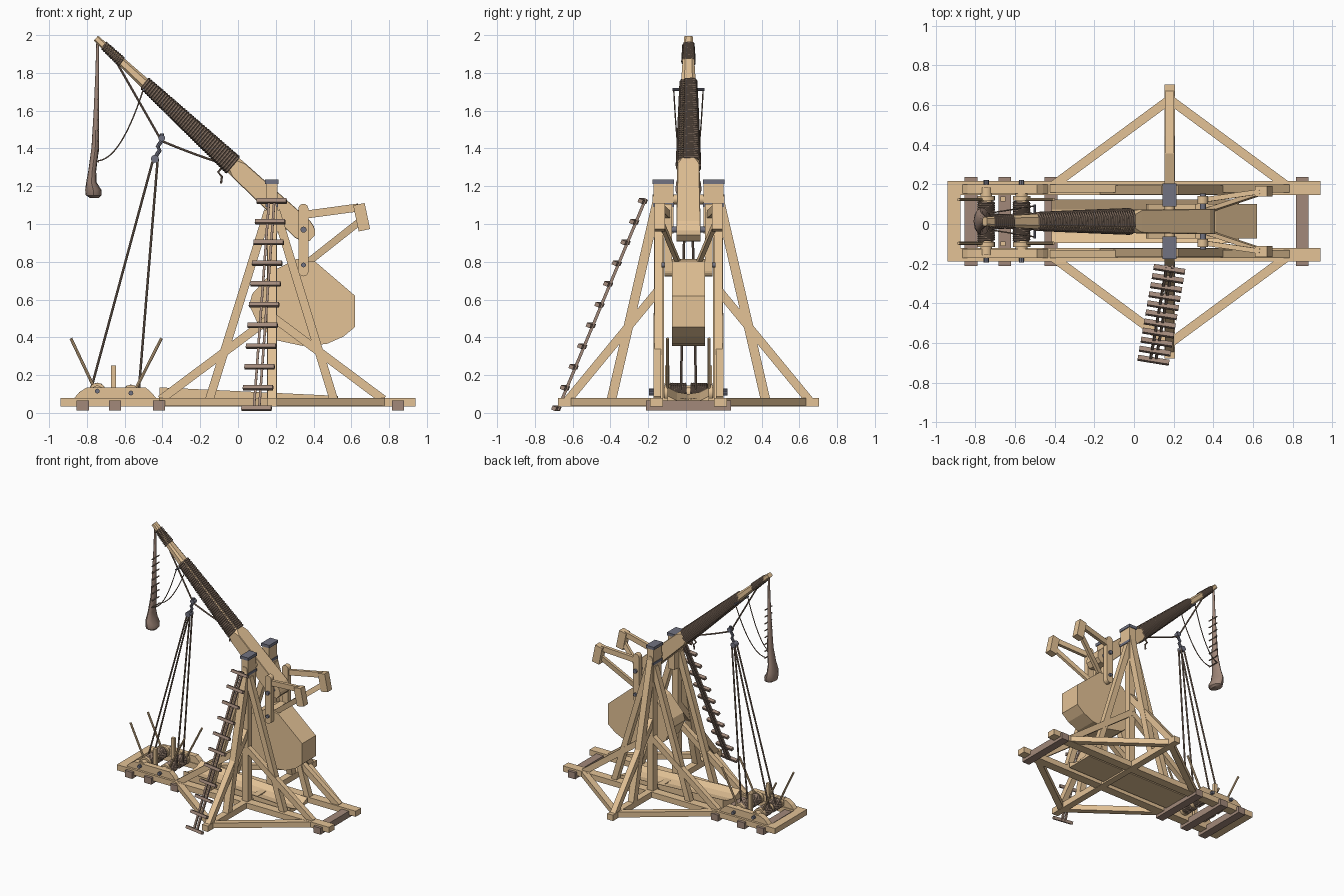
import bpy, bmesh, math
from mathutils import Vector as V

if "Cube" in bpy.data.objects:
    bpy.data.objects.remove(bpy.data.objects["Cube"])

YC = 0.013  # symmetry plane of the engine (the ladder shifts the bounds)


def material(name, rgb):
    m = bpy.data.materials.new(name)
    m.diffuse_color = (*rgb, 1)
    m.use_nodes = True
    m.node_tree.nodes["Principled BSDF"].inputs["Base Color"].default_value = m.diffuse_color
    return m


WOOD = material("pale_wood", (0.77, 0.54, 0.305))
DARK = material("dark_wood", (0.36, 0.25, 0.195))
ROPE = material("rope", (0.25, 0.175, 0.13))
IRON = material("iron", (0.165, 0.17, 0.22))
HIDE = material("sling_leather", (0.35, 0.24, 0.19))


def loft(name, rings, mat, smooth=False):
    """Skin a list of equal-length point rings, capping both ends."""
    bm = bmesh.new()
    rs = [[bm.verts.new(p) for p in r] for r in rings]
    n = len(rs[0])
    for a, b in zip(rs, rs[1:]):
        for i in range(n):
            bm.faces.new((a[i], a[(i + 1) % n], b[(i + 1) % n], b[i]))
    bm.faces.new(rs[0])
    bm.faces.new(rs[-1])
    bmesh.ops.recalc_face_normals(bm, faces=bm.faces)
    me = bpy.data.meshes.new(name)
    bm.to_mesh(me)
    bm.free()
    me.materials.append(mat)
    ob = bpy.data.objects.new(name, me)
    bpy.context.collection.objects.link(ob)
    ob.location.y = YC
    if smooth:
        bpy.ops.object.select_all(action='DESELECT')
        ob.select_set(True)
        bpy.context.view_layer.objects.active = ob
        bpy.ops.object.shade_smooth_by_angle(angle=math.radians(40))
    return ob


def beam(name, p, q, w, h, mat=WOOD, side=(0, 1, 0)):
    """Square timber from p to q; w is its size along 'side'."""
    p, q, s = V(p), V(q), V(side)
    d = (q - p).normalized()
    s = (s - d * s.dot(d)).normalized() * w / 2
    u = d.cross(s).normalized() * h / 2
    return loft(name, [[c - s - u, c + s - u, c + s + u, c - s + u] for c in (p, q)], mat)


def box(name, x0, x1, y0, y1, z0, z1, mat=WOOD):
    zc = (z0 + z1) / 2
    return beam(name, (x0, (y0 + y1) / 2, zc), (x1, (y0 + y1) / 2, zc), abs(y1 - y0), z1 - z0, mat)


def tube(name, pts, r, mat, n=8):
    """Round rod or rope through points."""
    pts = [V(p) for p in pts]
    rings = []
    for i, p in enumerate(pts):
        d = (pts[min(i + 1, len(pts) - 1)] - pts[max(i - 1, 0)]).normalized()
        ref = V((0, 1, 0)) if abs(d.y) < 0.8 else V((1, 0, 0))
        a = d.cross(ref).normalized()
        b = d.cross(a)
        rings.append([p + (a * math.cos(t) + b * math.sin(t)) * r
                      for t in (2 * math.pi * k / n for k in range(n))])
    return loft(name, rings, mat, True)


def plate(name, prof, y0, y1, mat=WOOD):
    """Side-view (x, z) outline given thickness in y."""
    return loft(name, [[(x, y, z) for x, z in prof] for y in (y0, y1)], mat)


def sag(p, q, drop, n=10):
    """Points of a hanging rope."""
    p, q = V(p), V(q)
    return [p.lerp(q, i / n) - V((0, 0, drop * 4 * (i / n) * (1 - i / n))) for i in range(n + 1)]


# --- base frame
for x in (-0.822, -0.652, -0.418, 0.848):
    box("sleeper", x - 0.032, x + 0.032, -0.225, 0.225, 0.013, 0.065, DARK)
box("end_crossbar", -0.94, -0.875, -0.135, 0.135, 0.035, 0.08)
box("outrigger_beam", 0.155, 0.207, -0.69, 0.69, 0.033, 0.08)
loft("missile_trough", [[(x, -.11, t), (x, -.06, t - .025), (x, 0, t - .035), (x, .06, t - .025),
                         (x, .11, t), (x, .11, .045), (x, -.11, .045)]
                        for x, t in ((-0.415, 0.135), (0.53, 0.09))], WOOD)

# --- towers, braces and fittings on both sides
for s in (-1, 1):
    box("base_rail", -0.94, 0.94, s * 0.134, s * 0.203, 0.035, 0.08)
    box("tower_post", 0.153, 0.207, s * 0.13, s * 0.183, 0.04, 1.0)
    box("post_head", 0.15, 0.208, s * 0.08, s * 0.185, 0.95, 1.22)
    box("head_cap", 0.143, 0.214, s * 0.076, s * 0.19, 1.213, 1.236, IRON)
    box("head_band", 0.146, 0.212, s * 0.077, s * 0.188, 1.09, 1.11, IRON)
    y = s * 0.158
    for a, b in ((-0.155, -0.41), (0.51, 0.77)):
        top = 0.16 if a < 0 else 0.2
        beam("tower_leg", (top, y, 1.07), (a, y, 0.06), 0.045, 0.045)
        beam("lower_brace", (0.18, s * 0.165, 0.51), (b, s * 0.165, 0.07), 0.04, 0.045)
        beam("base_diagonal", (0.18, s * 0.615, 0.058), (b, s * 0.18, 0.058), 0.042, 0.045,
             side=(0, 0, 1))
    beam("side_leg", (0.18, s * 0.165, 1.12), (0.18, s * 0.41, 0.06), 0.05, 0.05, side=(1, 0, 0))
    beam("side_brace", (0.18, s * 0.155, 0.655), (0.18, s * 0.645, 0.06), 0.045, 0.045, side=(1, 0, 0))
    # winch cheeks and levers
    plate("winch_cheek", [(-0.87, 0.075), (-0.84, 0.11), (-0.80, 0.135), (-0.49, 0.135),
                          (-0.46, 0.11), (-0.43, 0.075)], s * 0.14, s * 0.185)
    box("winch_stake", -0.673, -0.647, s * 0.1, s * 0.125, 0.05, 0.25)
    for x0, x1 in ((-0.885, -0.755), (-0.405, -0.545)):
        tube("winch_lever", [(x0, s * 0.11, 0.395), (x1, s * 0.11, 0.12)], 0.008, WOOD)
    # counterweight hanger with rounded ends, and its swept-back arms
    arc = [(0.027 * math.cos(math.pi * k / 8), 0.027 * math.sin(math.pi * k / 8)) for k in range(9)]
    plate("hanger", [(0.346 + a, 1.08 + b) for a, b in arc] +
          [(0.346 - a, 0.75 - b) for a, b in arc], s * 0.088, s * 0.128)
    beam("hanger_arm", (0.36, s * 0.11, 1.05), (0.635, s * 0.15, 1.087), 0.025, 0.042)
    beam("hanger_strut", (0.355, s * 0.05, 0.785), (0.64, s * 0.145, 1.01), 0.022, 0.038)
    beam("arm_block", (0.64, s * 0.152, 1.105), (0.669, s * 0.152, 0.967), 0.054, 0.062)

# --- winch drums with wound rope
for x, z in ((-0.745, 0.115), (-0.567, 0.105)):
    tube("winch_drum", [(x, -0.17, z), (x, 0.17, z)], 0.03, WOOD, 16)
    tube("drum_axle", [(x, -0.208, z), (x, 0.208, z)], 0.013, IRON, 8)
    for s in (-1, 1):
        tube("drum_flange", [(x, s * 0.105, z), (x, s * 0.128, z)], 0.044, WOOD, 16)
        tube("drum_winding", [(x + 0.038 * math.cos(k * math.pi / 6), s * (0.015 + k * 0.0009),
                               z + 0.038 * math.sin(k * math.pi / 6)) for k in range(96)], 0.007, ROPE, 6)

# --- throwing arm, tapered with a rounded butt, chamfered where it is bound
TIP, END = V((-0.752, 0, 1.984)), V((0.393, 0, 0.925))
AX = (END - TIP).normalized()
UP = V((-AX.z, 0, AX.x))
LEN = (END - TIP).length


def half(t):
    """Half width (y) and half depth at fraction t of the arm."""
    if t < 0.65:
        return 0.023 + 0.036 * (t / 0.65) ** 0.8, 0.017 + 0.033 * t / 0.65
    return 0.059 + 0.005 * (t - 0.65) / 0.35, 0.05 + 0.01 * (t - 0.65) / 0.3


def arm_ring(t, bevel, k=1.0):
    c, (w, h) = TIP + AX * LEN * t, half(t)
    e = 1 - bevel
    return [c + V((0, a * w, 0)) + UP * b * h * k for a, b in
            ((-e, -1), (e, -1), (1, -e), (1, e), (e, 1), (-e, 1), (-1, e), (-1, -e))]


loft("throwing_arm", [arm_ring(0, .4), arm_ring(0.22, .45), arm_ring(0.63, .45), arm_ring(0.66, .08),
                      arm_ring(0.955, .04), arm_ring(0.975, .04, 0.87), arm_ring(0.99, .04, 0.65),
                      arm_ring(1, .04, 0.35)], WOOD)


def binding(name, t0, t1, turns, extra, r):
    """Rope wound round the arm in a rounded helix."""
    pts = []
    for k in range(turns * 16 + 1):
        t = t0 + (t1 - t0) * k / (turns * 16)
        c, s = math.cos(k * math.pi / 8), math.sin(k * math.pi / 8)
        f = 1 / (abs(c) ** 4 + abs(s) ** 4) ** 0.25
        w, h = half(t)
        pts.append(TIP + AX * LEN * t + V((0, (w + extra) * f * c, 0)) + UP * (h + extra) * f * s)
    tube(name, pts, r, ROPE, 6)


binding("arm_binding", 0.225, 0.635, 42, 0.002, 0.0085)
binding("tip_binding", 0.035, 0.12, 10, 0.001, 0.006)

# --- axle, hanger pins, counterweight box
tube("main_axle", [(0.18, -0.19, 1.13), (0.18, 0.19, 1.13)], 0.026, WOOD, 12)
tube("hanger_pin", [(0.347, -0.142, 0.97), (0.347, 0.142, 0.97)], 0.016, IRON, 10)
tube("box_pin", [(0.347, -0.142, 0.783), (0.347, 0.142, 0.783)], 0.013, IRON, 10)
plate("counterweight_box", [(0.31, 0.815), (0.41, 0.80), (0.62, 0.62), (0.62, 0.455), (0.56, 0.405),
                            (0.47, 0.365), (0.34, 0.355), (0.2, 0.385), (0.11, 0.46), (0.06, 0.57),
                            (0.075, 0.63), (0.19, 0.755)], -0.087, 0.087)

# --- hauling tackle
HOOK = (-0.405, 0, 1.44)
tube("tackle_block", [(-0.44, -0.024, 1.345), (-0.44, 0.024, 1.345)], 0.021, IRON, 12)
tube("tackle_hook", [(-0.44, 0, 1.35), (-0.415, 0, 1.39), (-0.425, 0, 1.41), HOOK, (-0.403, 0, 1.48)], 0.011, IRON)
tube("tackle_ring", [(-0.403, -0.018, 1.455), (-0.403, 0.018, 1.455)], 0.018, IRON, 10)
tube("upper_bridle", [(-0.645, 0, 1.86), HOOK], 0.006, ROPE)
tube("lower_bridle", sag(HOOK, (-0.065, 0, 1.315), 0.005), 0.006, ROPE)
tube("bridle_tail", [(-0.075, 0.01, 1.31), (-0.105, 0.01, 1.275), (-0.085, 0.01, 1.25), (-0.09, 0.01, 1.215)], 0.006, ROPE)
tube("arm_peg", [(-0.5, -0.085, 1.712), (-0.5, 0.085, 1.712)], 0.007, IRON)
for s in (-1, 1):
    tube("hauling_rope", [(-0.777, s * 0.04, 0.13), (-0.447, s * 0.014, 1.35)], 0.0065, ROPE)
    tube("hauling_rope", [(-0.525, s * 0.04, 0.12), (-0.425, s * 0.014, 1.345)], 0.0065, ROPE)
    tube("sling_line", sag((-0.5, s * 0.078, 1.715), (-0.74, s * 0.04, 1.335), 0.09, 14), 0.0035, ROPE)

# --- sling: narrow strap swelling into a pouch
rings = []
for x, z, a, b in ((-0.743, 1.97, .007, .007), (-0.745, 1.8, .010, .012), (-0.75, 1.6, .014, .02),
                   (-0.756, 1.4, .020, .03), (-0.772, 1.28, .021, .045), (-0.776, 1.22, .028, .065),
                   (-0.766, 1.18, .043, .07), (-0.764, 1.152, .042, .06), (-0.76, 1.138, .024, .035)):
    rings.append([(x + a * math.cos(k * math.pi / 6), b * math.sin(k * math.pi / 6), z) for k in range(12)])
loft("sling_pouch", rings, HIDE, True)
for k in range(8):
    z = 1.33 + k * 0.055
    tube("sling_lace", [(-0.739, -0.045, z), (-0.739, 0.045, z)], 0.005, ROPE, 6)

# --- ladder leaning on the near tower
LO, HI = V((0.098, -0.69, 0.022)), V((0.178, -0.232, 1.12))
d = (HI - LO).normalized()
across = V((1, -0.16, 0)).normalized()
for s in (-0.014, 0.014):
    off = V((s, 0, 0))
    beam("ladder_rail", LO - d * 0.008 + off, HI + d * 0.015 + off, 0.013, 0.016, DARK, side=(1, 0, 0))
for k in range(11):
    c = LO.lerp(HI, k / 10) + V((0, -0.01, 0.002))
    beam("ladder_rung", c - across * 0.08, c + across * 0.08, 0.024, 0.022, DARK, side=d.cross(across))
